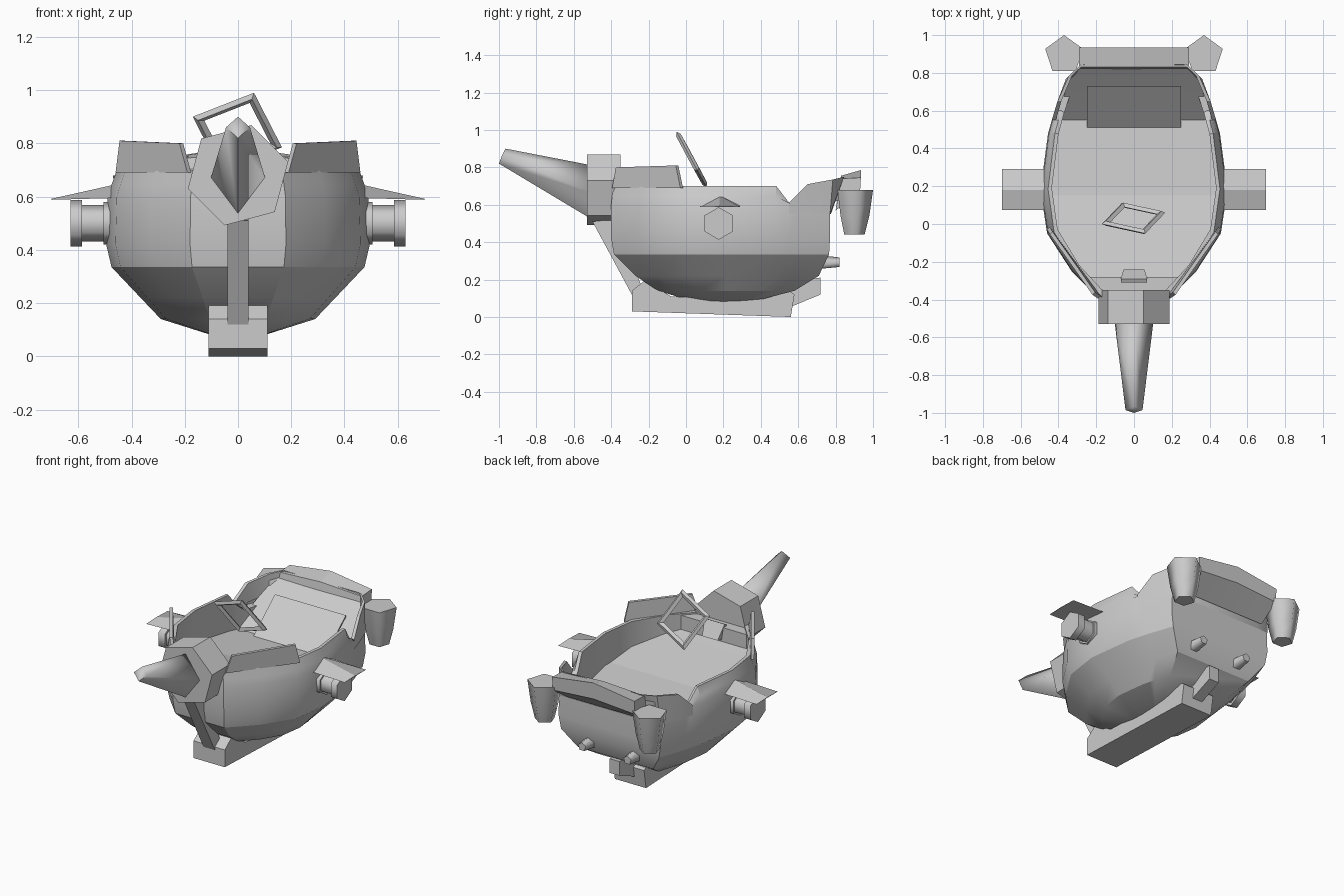
import bpy, bmesh, math
from mathutils import Vector

cube = bpy.data.objects.get("Cube")
if cube:
    bpy.data.objects.remove(cube, do_unlink=True)

# One plain grey for everything
GREY = (0.6, 0.6, 0.6, 1)
grey = bpy.data.materials.new("plain grey")
grey.use_nodes = True
grey.diffuse_color = GREY
for node in grey.node_tree.nodes:
    if node.type == 'BSDF_PRINCIPLED':
        node.inputs["Base Color"].default_value = GREY


def loft(name, rings, around=True, along=False, caps=True, angle=25):
    """Skin a list of equal-length point rings into a mesh object."""
    bm = bmesh.new()
    rows = [[bm.verts.new(p) for p in r] for r in rings]
    n, m = len(rows[0]), len(rows)
    for i in range(m if along else m - 1):
        a, b = rows[i], rows[(i + 1) % m]
        for j in range(n if around else n - 1):
            k = (j + 1) % n
            bm.faces.new((a[j], a[k], b[k], b[j]))
    if caps and around and not along:
        bm.faces.new(rows[0])
        bm.faces.new(rows[-1])
    bmesh.ops.recalc_face_normals(bm, faces=bm.faces)
    mesh = bpy.data.meshes.new(name)
    bm.to_mesh(mesh)
    bm.free()
    mesh.materials.append(grey)
    obj = bpy.data.objects.new(name, mesh)
    bpy.context.collection.objects.link(obj)
    bpy.ops.object.select_all(action='DESELECT')
    obj.select_set(True)
    bpy.context.view_layer.objects.active = obj
    bpy.ops.object.shade_smooth_by_angle(angle=math.radians(angle))
    return obj


def prism(name, profile, half, angle=25):
    """Extrude a side profile (y, z) across x."""
    return loft(name, [[(x, y, z) for y, z in profile] for x in (-half, half)], angle=angle)


def tube(name, axis, stations, n, phase=0, angle=25):
    """Regular n-sided rings (centre, radius) facing along an axis."""
    rings = []
    for c, r in stations:
        ring = []
        for i in range(n):
            t = math.radians(phase) + math.tau * i / n
            u, v = r * math.cos(t), r * math.sin(t)
            off = {'X': (0, u, v), 'Y': (u, 0, v), 'Z': (u, v, 0)}[axis]
            ring.append(Vector(c) + Vector(off))
        rings.append(ring)
    return loft(name, rings, angle=angle)


# Hull: one plan outline scaled at several heights
FRONT, BACK, WIDE = -0.40, 0.77, 0.495
PLAN = [(0.18, -0.40), (0.33, -0.25), (0.46, -0.05), (0.495, 0.18),
        (0.455, 0.48), (0.435, 0.55), (0.42, 0.60), (0.36, 0.77)]


def rim_height(y):
    return 0.70 if y < 0.50 else 0.61 if y < 0.57 else 0.57


def hull_ring(z, w, front, back):
    half = []
    for x, y in PLAN:
        t = (y - FRONT) / (BACK - FRONT)
        half.append((x * w / WIDE, front + t * (back - front), min(z, rim_height(y))))
    return half + [(-x, y, h) for x, y, h in reversed(half)]


LEVELS = [(0.08, 0.10, 0.05, 0.35), (0.14, 0.29, -0.15, 0.58), (0.22, 0.366, -0.27, 0.71),
          (0.335, 0.475, -0.385, 0.765), (0.42, 0.495, -0.40, 0.77), (0.60, 0.49, -0.40, 0.77),
          (0.645, 0.475, -0.395, 0.77), (0.70, 0.455, -0.39, 0.77),
          (0.70, 0.435, -0.36, 0.75), (0.45, 0.435, -0.36, 0.75)]
loft("hull", [hull_ring(*lv) for lv in LEVELS])

# Cockpit floor rising into the sloping rear panel
FLOOR = [(-0.37, 0.18, 0.62), (-0.28, 0.26, 0.60), (-0.05, 0.42, 0.545), (0.15, 0.45, 0.50),
         (0.55, 0.41, 0.46), (0.76, 0.345, 0.645), (0.84, 0.27, 0.72)]
loft("cockpit_floor", [[(-w, y, z), (w, y, z)] for y, w, z in FLOOR], around=False, angle=5)
loft("seat_panel", [[(x, 0.51, 0.455), (x, 0.51, 0.462), (x, 0.73, 0.647), (x, 0.73, 0.635)]
                    for x in (-0.25, 0.25)])

# Front deck and small console
loft("front_deck", [[(-w, y, z) for z in (0.60, 0.69)] + [(w, y, z) for z in (0.69, 0.60)]
                    for y, w in ((-0.39, 0.17), (-0.28, 0.26))])
loft("console", [[(-a, -0.29, 0.71), (a, -0.29, 0.71), (b, -0.24, 0.62), (-b, -0.24, 0.62)]
                 if top else
                 [(-a, -0.31, 0.70), (a, -0.31, 0.70), (b, -0.28, 0.61), (-b, -0.28, 0.61)]
                 for top, a, b in ((True, 0.07, 0.055), (False, 0.07, 0.055))])

# Rear cowl wrapping the sloping panel
COWL = [(0.435, 0.55, 0.61), (0.405, 0.65, 0.71), (0.345, 0.785, 0.735), (0.28, 0.845, 0.75)]
BASE = [(0.435, 0.55, 0.55), (0.405, 0.65, 0.55), (0.36, 0.77, 0.55), (0.28, 0.775, 0.55)]


def both(points, scale=1, drop=0):
    half = [(x * scale, y, z - drop) for x, y, z in points]
    return half + [(-x, y, z) for x, y, z in reversed(half)]


loft("rear_cowl", [both(BASE), both(COWL), both(COWL, 0.95), both(COWL, 0.95, 0.12)], around=False)

# Rear wing box, crowned in the middle
SIDE = [(0.83, 0.74), (0.935, 0.745), (0.93, 0.66), (0.80, 0.57)]
MID = [(0.83, 0.755), (0.935, 0.785), (0.93, 0.68), (0.80, 0.57)]
loft("rear_wing", [[(x, y, z) for y, z in (MID if x == 0 else SIDE)] for x in (-0.29, 0, 0.29)],
     angle=5)

# Front mount, barrel, brace and skid
tube("barrel_mount", 'Y', [((0, -0.53, 0.68), 0.195), ((0, -0.35, 0.68), 0.195)], 6, 15)
loft("barrel", [[(0, -0.50, 0.81), (0.105, -0.50, 0.66), (0, -0.50, 0.52), (-0.105, -0.50, 0.66)],
                [(0, -0.965, 0.90), (0.045, -0.985, 0.86), (0, -1.0, 0.82), (-0.045, -0.985, 0.86)]],
     angle=85)
prism("front_brace", [(-0.50, 0.51), (-0.29, 0.12), (-0.22, 0.12), (-0.33, 0.40), (-0.40, 0.52)], 0.04)
prism("skid", [(-0.29, 0.03), (0.56, 0.0), (0.58, 0.12), (0.55, 0.14), (0.30, 0.09),
               (-0.08, 0.11), (-0.22, 0.195), (-0.29, 0.14)], 0.11)
prism("rear_brace", [(0.55, 0.05), (0.72, 0.12), (0.72, 0.21), (0.55, 0.20)], 0.035)

# Steering loop: square-section frame tilted through four corners
CORNERS = [Vector(p) for p in ((-0.17, 0, 0.90), (0.06, -0.05, 0.99),
                               (0.165, 0.06, 0.785), (-0.065, 0.11, 0.695))]
centre = sum(CORNERS, Vector()) / 4
normal = (CORNERS[1] - centre).cross(CORNERS[0] - centre).normalized() * 0.014
loft("steering_loop", [[centre + (c - centre) * 0.88 + normal, c,
                        centre + (c - centre) * 0.88 - normal, centre + (c - centre) * 0.74]
                       for c in CORNERS], along=True)

# Paired parts
for s, side in ((1, "left"), (-1, "right")):
    # Angled shield along the front rim
    outer = [(0.19, -0.395, 0.69), (0.46, -0.03, 0.69), (0.445, -0.055, 0.81), (0.22, -0.375, 0.80)]
    loft(side + "_shield", [[(s * (x - d), y + d, z) for x, y, z in outer] for d in (0, 0.014)])
    # Side winglet with a tapering ridge
    loft(side + "_winglet", [[(s * 0.44, 0.075, 0.595), (s * 0.44, 0.18, 0.65), (s * 0.44, 0.29, 0.595)],
                             [(s * 0.70, 0.075, 0.588), (s * 0.70, 0.18, 0.592), (s * 0.70, 0.29, 0.588)]],
         angle=5)
    # Side thruster with a wider outer collar
    thruster = [(0.46, 0.08), (0.505, 0.08), (0.505, 0.068), (0.585, 0.068), (0.585, 0.087), (0.63, 0.087)]
    tube(side + "_thruster", 'X', [((s * x, 0.175, 0.5), r) for x, r in thruster], 6, 30, 65)
    # Tapered five-sided pod on the rear corner
    pod = [(0.44, 0.060), (0.54, 0.085), (0.68, 0.105)]
    tube(side + "_pod", 'Z', [((s * 0.37, 0.895, z), r) for z, r in pod], 5, 90, 75)
    # Small exhaust nozzle at the stern
    tube(side + "_exhaust", 'Y', [((s * 0.16, 0.68, 0.29), 0.045), ((s * 0.16, 0.82, 0.29), 0.028)],
         5, 90, 75)
